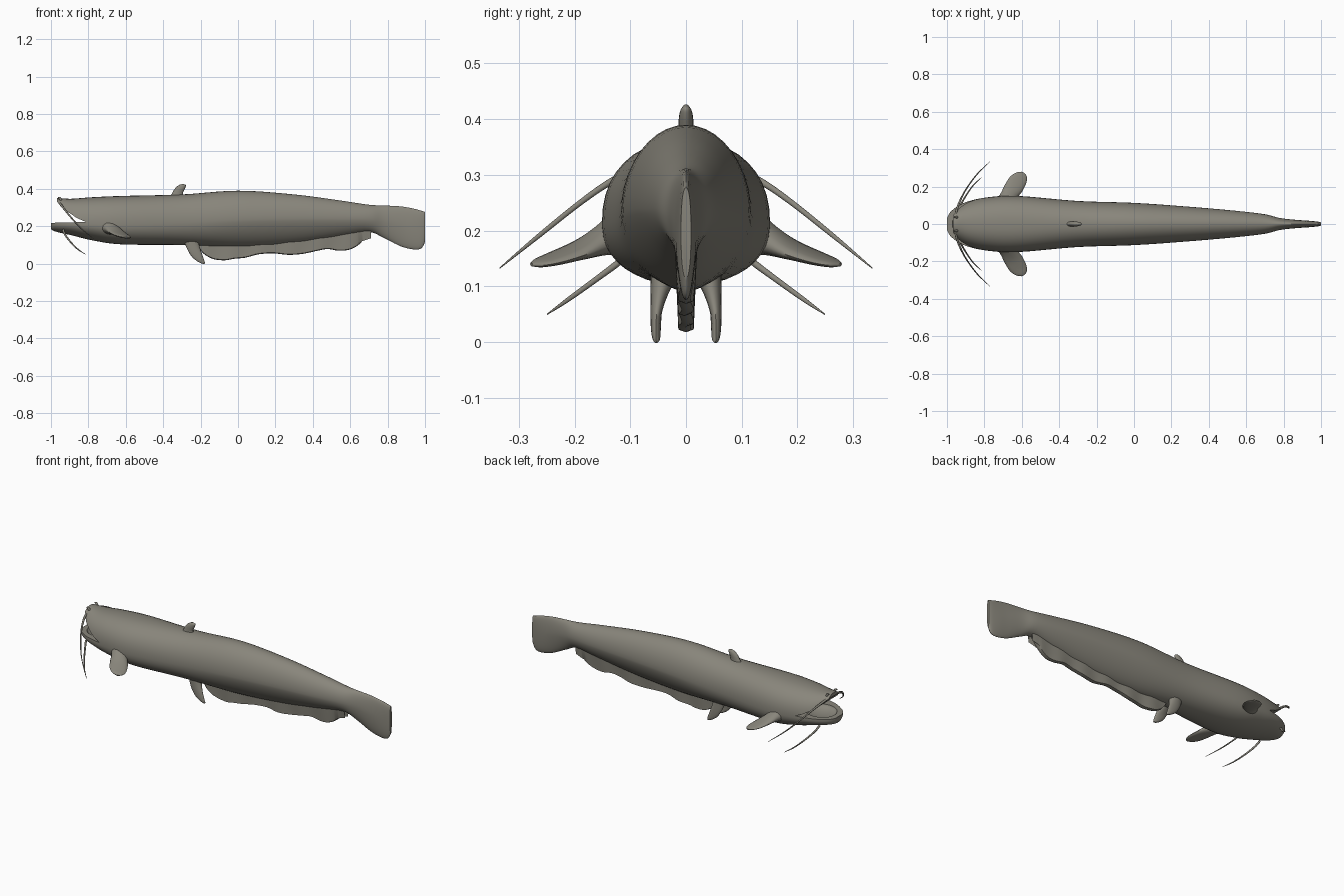
import bpy, bmesh, math
from mathutils import Vector

if "Cube" in bpy.data.objects:
    bpy.data.objects.remove(bpy.data.objects["Cube"], do_unlink=True)

skin = bpy.data.materials.new("olive grey skin")
skin.use_nodes = True
COLOR = (0.25, 0.238, 0.2, 1)
skin.diffuse_color = COLOR
bsdf = next(n for n in skin.node_tree.nodes if n.type == "BSDF_PRINCIPLED")
bsdf.inputs["Base Color"].default_value = COLOR
bsdf.inputs["Roughness"].default_value = 0.7


def smooth_rows(rows, steps):
    """Catmull-Rom interpolation of rows of numbers."""
    out = []
    for i in range(len(rows) - 1):
        p = [rows[max(i - 1, 0)], rows[i], rows[i + 1], rows[min(i + 2, len(rows) - 1)]]
        for s in range(steps):
            t = s / steps
            out.append([b + t / 2 * (c - a + t * (2 * a - 5 * b + 4 * c - d + t * (3 * (b - c) + d - a)))
                        for a, b, c, d in zip(*p)])
    return out + [list(rows[-1])]


def loft(name, rings):
    """Skin closed rings of points and cap both ends."""
    bm = bmesh.new()
    loops = [[bm.verts.new(p) for p in ring] for ring in rings]
    n = len(loops[0])
    for a, b in zip(loops, loops[1:]):
        for i in range(n):
            bm.faces.new((a[i], a[(i + 1) % n], b[(i + 1) % n], b[i]))
    bm.faces.new(loops[0])
    bm.faces.new(loops[-1])
    bmesh.ops.recalc_face_normals(bm, faces=bm.faces)
    mesh = bpy.data.meshes.new(name)
    bm.to_mesh(mesh)
    bm.free()
    obj = bpy.data.objects.new(name, mesh)
    bpy.context.collection.objects.link(obj)
    mesh.materials.append(skin)
    return obj


def select(obj):
    bpy.ops.object.select_all(action="DESELECT")
    obj.select_set(True)
    bpy.context.view_layer.objects.active = obj


def shade(obj, angle=45):
    select(obj)
    bpy.ops.object.shade_smooth_by_angle(angle=math.radians(angle))


def power(v, e):
    return math.copysign(abs(v) ** e, v)


def section(x, top, low, mid, wide, e_top, e_low, n=40):
    """Upright cross-section with separate upper and lower roundness."""
    ring = []
    for i in range(n):
        a = 2 * math.pi * i / n
        c, s = math.cos(a), math.sin(a)
        e = 2 / (e_top if s >= 0 else e_low)
        height = top - mid if s >= 0 else mid - low
        ring.append((x, wide * power(c, e), mid + height * power(s, e)))
    return ring


def paddle(name, rows, chord, side=1, tip=0.35, n=16):
    """Fin along rows of (x, y, z, half chord, half thickness)."""
    rows = smooth_rows(rows, 5)
    rings = []
    chord = Vector(chord).normalized()
    for i, r in enumerate(rows):
        p = Vector(r[:3])
        along = Vector(rows[min(i + 1, len(rows) - 1)][:3]) - Vector(rows[max(i - 1, 0)][:3])
        across = along.cross(chord).normalized()
        ring = []
        for k in range(n):
            a = 2 * math.pi * k / n
            q = p + chord * (r[3] * math.cos(a)) + across * (r[4] * math.sin(a))
            ring.append((q.x, q.y * side, q.z))
        rings.append(ring)
    obj = loft(name, rings)
    shade(obj, 60)
    return obj


# Body with tail fin: x, top, bottom, widest height, half width, roundness above, below
body_rows = [
    (-1.0, .35, .185, .21, .03, 2.3, 2), (-.985, .35, .175, .21, .06, 2.3, 2),
    (-.95, .35, .165, .21, .09, 2.3, 2), (-.89, .347, .152, .21, .12, 2.3, 2),
    (-.78, .355, .125, .21, .143, 2.3, 2.1), (-.62, .362, .103, .21, .15, 2.3, 2.2),
    (-.3, .37, .1, .22, .123, 2.1, 2), (0, .39, .09, .235, .113, 2, 1.6),
    (.3, .37, .11, .24, .092, 2, 1.5), (.55, .337, .145, .24, .07, 2, 1.6),
    (.7, .315, .168, .24, .052, 2, 1.8), (.78, .311, .137, .23, .032, 1.9, 1.7),
    (.87, .306, .093, .21, .022, 1.8, 1.7), (.94, .294, .076, .19, .017, 2, 2),
    (.98, .283, .082, .185, .013, 2.4, 2.2), (1.0, .277, .115, .195, .009, 2.4, 2.2)]
body = loft("body", [section(*r) for r in smooth_rows(body_rows, 5)])

# Open mouth: a wedge between the jaws, then a hollow floor
profile = [(-1.2, .5), (-.965, .5), (-.967, .33), (-.93, .29), (-.86, .243),
           (-.81, .222), (-.9, .221), (-1.2, .212)]
wedge = loft("mouth_cutter", [[(x, y, z) for x, z in profile] for y in (-.3, .3)])
bpy.ops.mesh.primitive_uv_sphere_add(segments=32, ring_count=16, location=(-.885, 0, .223))
pocket = bpy.context.object
pocket.name = "mouth_hollow_cutter"
pocket.scale = (.088, .082, .03)
pocket.data.materials.append(skin)
for cutter in (wedge, pocket):
    select(body)
    mod = body.modifiers.new("mouth", "BOOLEAN")
    mod.operation = "DIFFERENCE"
    mod.solver = "EXACT"
    mod.object = cutter
    bpy.ops.object.modifier_apply(modifier=mod.name)
    bpy.data.objects.remove(cutter, do_unlink=True)
shade(body, 40)

# Long wavy fin under the belly: x, lower edge
edge = [(-.21, .085), (-.18, .05), (-.13, .024), (-.07, .018), (-.02, .026), (.04, .032),
        (.11, .05), (.19, .055), (.27, .047), (.35, .053), (.42, .068), (.48, .078),
        (.54, .069), (.6, .076), (.65, .105), (.69, .155), (.71, .18)]
fin_rings = []
for x, low in smooth_rows(edge, 4):
    sway = .003 * math.sin(x * 40)
    fin_rings.append([(x, -.022, .19), (x, -.014 + sway, .09 + low / 4), (x, -.011 + sway, low + .004),
                      (x, sway, low), (x, .011 + sway, low + .004), (x, .014 + sway, .09 + low / 4),
                      (x, .022, .19)])
shade(loft("belly_fin", fin_rings), 50)

# Small back fin, leaning backwards
paddle("back_fin", [(-.335, 0, .355, .045, .016), (-.325, 0, .375, .032, .014),
                    (-.312, 0, .4, .03, .013), (-.303, 0, .416, .024, .01),
                    (-.3, 0, .425, .008, .004)], (1, 0, .15))

for side, label in ((1, "left"), (-1, "right")):
    # Paired side and belly fins
    paddle(label + "_side_fin", [
        (-.69, .115, .195, .05, .045), (-.67, .15, .182, .045, .027), (-.645, .19, .165, .05, .016),
        (-.62, .235, .15, .047, .01), (-.603, .263, .142, .032, .007),
        (-.595, .277, .139, .008, .003)], (1, -.35, -.12), side)
    paddle(label + "_belly_fin", [
        (-.255, .035, .14, .045, .03), (-.245, .046, .1, .044, .018), (-.23, .053, .06, .042, .011),
        (-.213, .054, .025, .036, .009), (-.2, .053, .008, .024, .007),
        (-.193, .052, .001, .008, .003)], (1, 0, -.35), side)
    # Whiskers
    paddle(label + "_upper_whisker", [
        (-.955, .045, .325, .006, .006), (-.945, .085, .312, .007, .006), (-.925, .135, .288, .006, .005),
        (-.895, .19, .25, .005, .004), (-.84, .265, .19, .004, .003),
        (-.77, .334, .133, .001, .001)], (0, .6, .8), side, n=8)
    paddle(label + "_lower_whisker", [
        (-.935, .085, .18, .006, .006), (-.92, .115, .148, .006, .005),
        (-.89, .165, .11, .005, .004), (-.855, .212, .076, .004, .003),
        (-.815, .249, .05, .001, .001)], (0, .6, .8), side, n=8)
    # Nostril tube on the upper lip
    paddle(label + "_nostril", [(-.945, .035, .335, .008, .008), (-.953, .037, .35, .006, .006),
                                (-.962, .038, .352, .003, .003)], (0, 1, 0), side, n=8)
